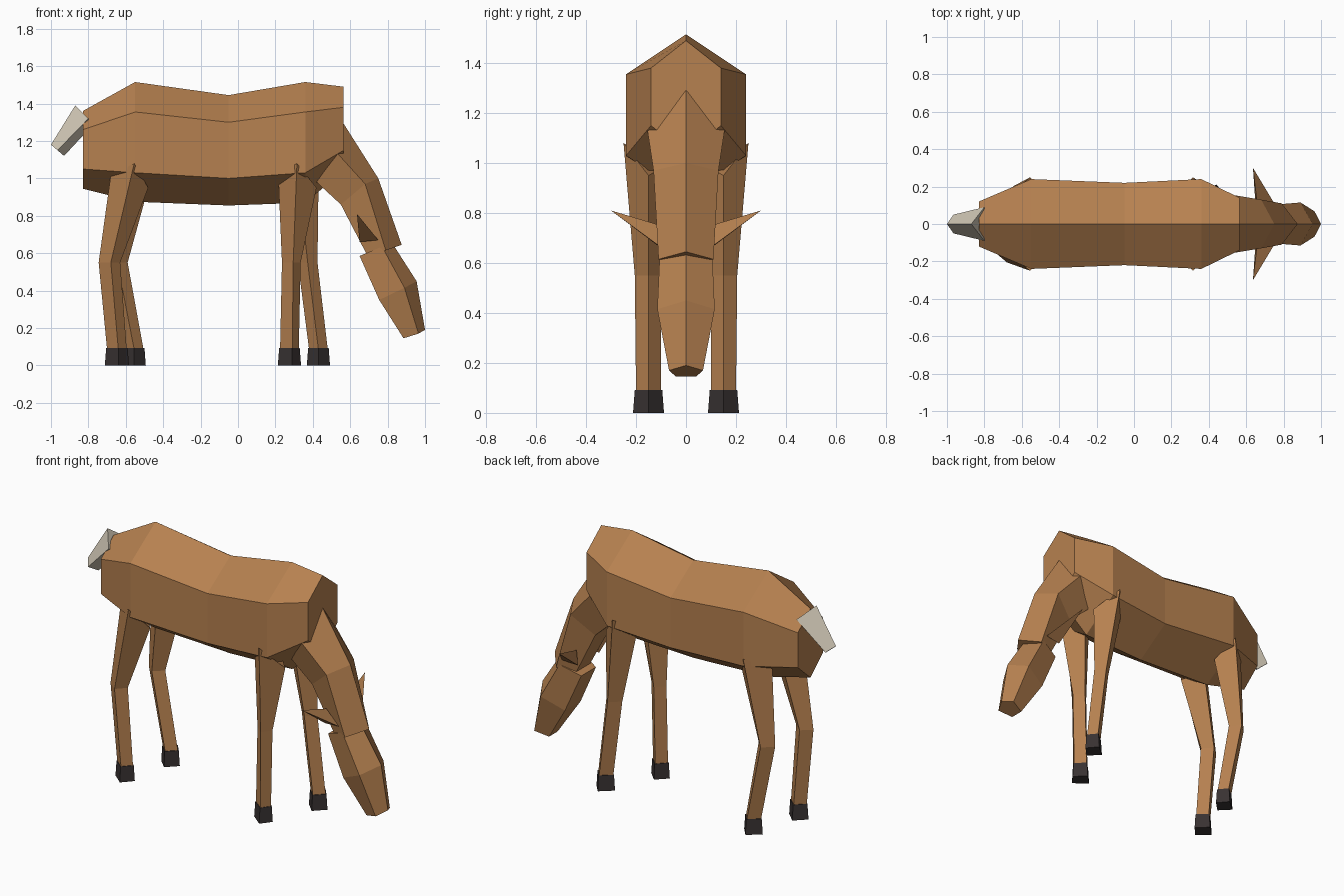
import bpy
import bmesh

cube = bpy.data.objects.get("Cube")
if cube:
    bpy.data.objects.remove(cube, do_unlink=True)


def material(name, rgb):
    m = bpy.data.materials.new(name)
    m.use_nodes = True
    colour = (*rgb, 1)
    m.diffuse_color = colour
    bsdf = next(n for n in m.node_tree.nodes if n.type == 'BSDF_PRINCIPLED')
    bsdf.inputs["Base Color"].default_value = colour
    return m


brown = material("brown coat", (0.47, 0.22, 0.08))
dark = material("dark hoof", (0.04, 0.032, 0.032))
cream = material("cream tail", (0.64, 0.58, 0.47))


def loft(name, rings, mat):
    """Skin matching rings of points and cap both ends."""
    bm = bmesh.new()
    rows = [[bm.verts.new(p) for p in ring] for ring in rings]
    n = len(rows[0])
    for a, b in zip(rows, rows[1:]):
        for i in range(n):
            j = (i + 1) % n
            bm.faces.new((a[i], a[j], b[j], b[i]))
    bm.faces.new(rows[0])
    bm.faces.new(rows[-1])
    bmesh.ops.recalc_face_normals(bm, faces=bm.faces)
    mesh = bpy.data.meshes.new(name)
    bm.to_mesh(mesh)
    bm.free()
    mesh.materials.append(mat)
    obj = bpy.data.objects.new(name, mesh)
    bpy.context.collection.objects.link(obj)
    return obj


# Body: six-sided rings (x, half width, ridge, upper side, lower side, belly)
def body_ring(x, w, ridge, upper, lower, belly):
    return [(x, 0, ridge), (x, w, upper), (x, w, lower),
            (x, 0, belly), (x, -w, lower), (x, -w, upper)]


body = [(-0.83, 0.12, 1.36, 1.26, 1.05, 0.945),
        (-0.55, 0.24, 1.515, 1.355, 1.03, 0.875),
        (-0.05, 0.22, 1.445, 1.30, 1.00, 0.855),
        (0.36, 0.24, 1.515, 1.355, 1.03, 0.87),
        (0.565, 0.14, 1.49, 1.38, 1.15, 1.04)]
loft("body", [body_ring(*r) for r in body], brown)


# Neck and head: five-sided rings (ridge xz, side xz, throat xz, half widths)
def neck_ring(ridge, side, low, w, lw):
    return [(ridge[0], 0, ridge[1]), (side[0], w, side[1]), (low[0], lw, low[1]),
            (low[0], -lw, low[1]), (side[0], -w, side[1])]


neck = [((0.56, 1.30), (0.53, 1.135), (0.42, 0.98), 0.155, 0.09),
        ((0.75, 1.0), (0.68, 0.97), (0.55, 0.86), 0.13, 0.08),
        ((0.875, 0.645), (0.79, 0.615), (0.69, 0.59), 0.11, 0.065)]
loft("neck", [neck_ring(*r) for r in neck], brown)

head = [((0.83, 0.645), (0.77, 0.635), (0.65, 0.585), 0.105, 0.07),
        ((0.955, 0.45), (0.89, 0.415), (0.755, 0.35), 0.115, 0.075),
        ((1.0, 0.19), (0.965, 0.17), (0.885, 0.145), 0.068, 0.04)]
loft("head", [neck_ring(*r) for r in head], brown)

# Ears: thin pyramids pointing outward
for side, label in ((1, "left"), (-1, "right")):
    base = [(0.75, 0.11, 0.67), (0.65, 0.10, 0.66), (0.66, 0.10, 0.75)]
    tip = (0.636, 0.30, 0.81)
    near_tip = [tuple(t + (b - t) * 0.01 for b, t in zip(p, tip)) for p in base]
    rings = [[(x, side * y, z) for x, y, z in r] for r in (base, near_tip)]
    loft(label + "_ear", rings, brown)

# Tail: tapering four-sided stub
tail = [[(-0.87, 0, 1.39), (-0.80, 0.09, 1.32), (-0.80, 0, 1.26), (-0.80, -0.09, 1.32)],
        [(-1.0, 0, 1.18), (-0.965, 0.05, 1.15), (-0.93, 0, 1.12), (-0.965, -0.05, 1.15)]]
loft("tail", tail, cream)


# Legs: diamond rings (rear x, front x, outer x, outer y, inner y, z),
# with the top outer corner raised against the flank
def leg(name, side, top, knee, ankle):
    def ring(rear, front, outer, yo, yi, z, lift=(0, 0, 0)):
        ym = 0.15 * side
        return [(rear, ym, z + lift[0]), (outer, yo * side, z + lift[1]),
                (front, ym, z + lift[2]), ((rear + front) / 2, yi * side, z)]

    rings = [ring(*top, 0.25, 0.06, 1.0, (0.02, 0.08, -0.05)),
             ring(*knee, 0.205, 0.10, 0.55),
             ring(*ankle, 0.20, 0.10, 0.085)]
    loft(name + "_leg", rings, brown)
    rear, front, outer = ankle
    hoof = [ring(rear - g, front + g, outer, 0.20 + g, 0.10 - g, z)
            for g, z in ((0.005, 0.092), (0.012, 0))]
    loft(name + "_hoof", hoof, dark)


leg("front_right", -1, (0.215, 0.42, 0.315), (0.235, 0.335, 0.295), (0.225, 0.325, 0.29))
leg("front_left", 1, (0.215, 0.43, 0.315), (0.32, 0.425, 0.38), (0.38, 0.48, 0.44))
leg("hind_right", -1, (-0.68, -0.48, -0.555), (-0.745, -0.63, -0.68), (-0.70, -0.595, -0.64))
leg("hind_left", 1, (-0.68, -0.48, -0.555), (-0.70, -0.59, -0.64), (-0.605, -0.505, -0.545))
